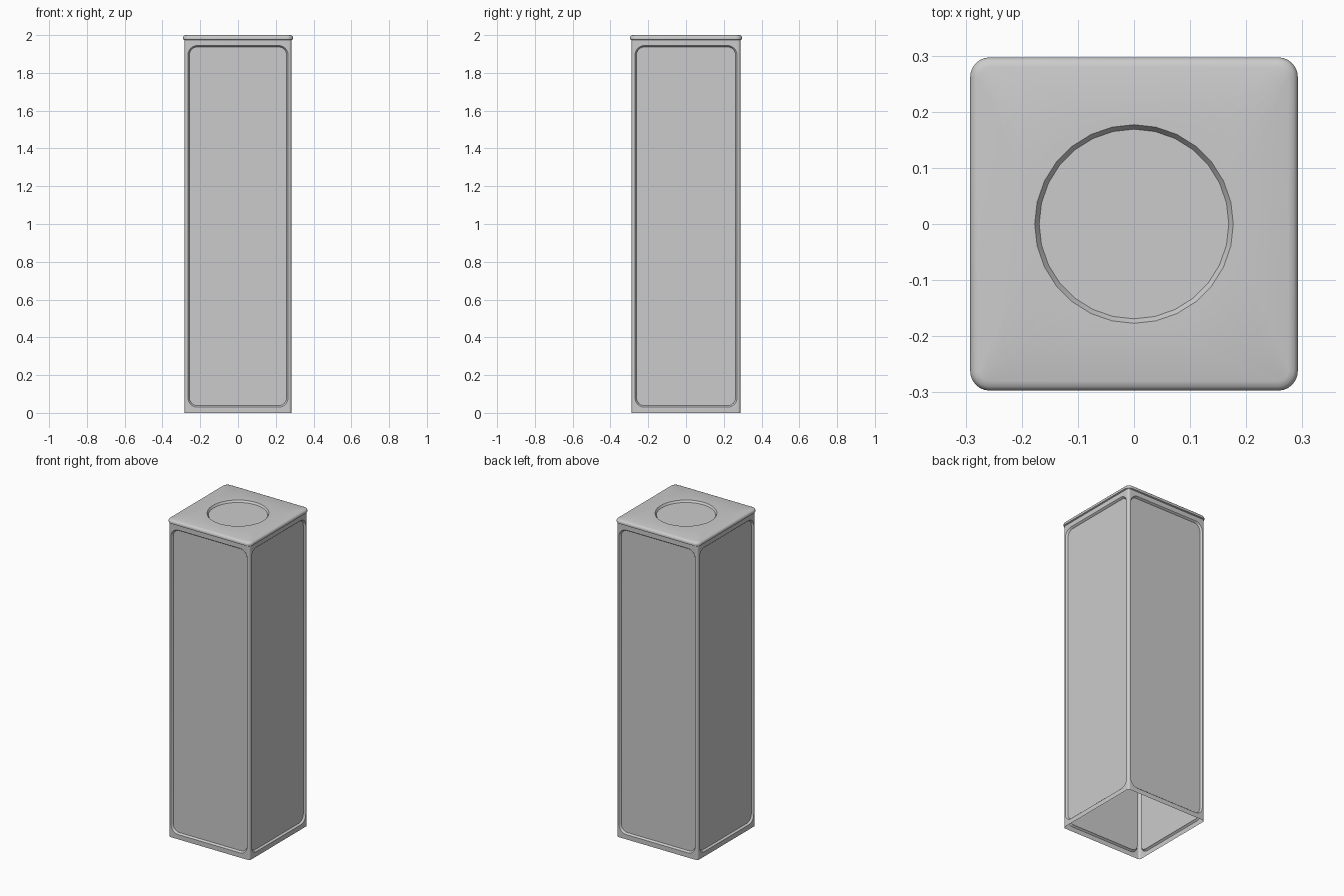
import bpy, bmesh, math
from mathutils import Matrix

if "Cube" in bpy.data.objects:
    bpy.data.objects.remove(bpy.data.objects["Cube"])

N = 7  # points per rounded corner
HX, HY = 0.283, 0.288
R = 0.014
Z_TOP = 1.97


def rounded(hx, hy, r):
    """Counter-clockwise rounded rectangle, N points per corner."""
    pts = []
    for k, (sx, sy) in enumerate([(1, 1), (-1, 1), (-1, -1), (1, -1)]):
        for i in range(N):
            a = math.pi / 2 * (k + i / (N - 1))
            pts.append((sx * (hx - r) + r * math.cos(a), sy * (hy - r) + r * math.sin(a)))
    return pts


def circle(r):
    n = 4 * N
    return [(r * math.cos(math.tau * i / n), r * math.sin(math.tau * i / n)) for i in range(n)]


def loft(bm, rings, mat=Matrix(), cap=True):
    """Skin a list of (points, height) rings and cap the last one."""
    loops = [[bm.verts.new(mat @ Matrix.Translation((x, y, h)).translation) for x, y in pts]
             for pts, h in rings]
    for a, b in zip(loops, loops[1:]):
        for i in range(len(a)):
            j = (i + 1) % len(a)
            bm.faces.new((a[i], a[j], b[j], b[i]))
    if cap:
        bm.faces.new(loops[-1])


def finish(bm, name):
    bmesh.ops.remove_doubles(bm, verts=bm.verts, dist=0.0002)
    bmesh.ops.dissolve_degenerate(bm, edges=bm.edges, dist=0.0001)
    bmesh.ops.recalc_face_normals(bm, faces=bm.faces)
    me = bpy.data.meshes.new(name)
    bm.to_mesh(me)
    bm.free()
    ob = bpy.data.objects.new(name, me)
    bpy.context.collection.objects.link(ob)
    bpy.ops.object.select_all(action='DESELECT')
    ob.select_set(True)
    bpy.context.view_layer.objects.active = ob
    bpy.ops.object.shade_smooth_by_angle(angle=math.radians(30))


# Open-bottomed body: four framed sides with pressed-in panels
bm = bmesh.new()
zc, pz = 0.5 * (0.03 + 1.945), 0.5 * (1.945 - 0.03)
for k in range(4):
    half, dist = (HX, HY) if k % 2 == 0 else (HY, HX)
    mat = (Matrix.Rotation(k * math.pi / 2, 4, 'Z') @ Matrix.Translation((0, -dist, 0))
           @ Matrix.Rotation(math.pi / 2, 4, 'X'))
    p = half - 0.018
    frame = [(x, y + Z_TOP / 2) for x, y in rounded(half - R, Z_TOP / 2, 0)]
    rim, step, floor = [[(x, y + zc) for x, y in rounded(p - d, pz - d, 0.05 - d)]
                        for d in (0, 0.003, 0.008)]
    loft(bm, [(frame, 0), (rim, 0), (step, -0.003), (floor, -0.012)], mat)
# Rounded upright corners
pts = rounded(HX, HY, R)
for k in range(4):
    col = [[bm.verts.new((x, y, z)) for x, y in pts[k * N:(k + 1) * N]] for z in (0, Z_TOP)]
    for i in range(N - 1):
        bm.faces.new((col[0][i], col[0][i + 1], col[1][i + 1], col[1][i]))
finish(bm, "body")

# Lid: overhanging rolled rim, flat top, round dished centre
bm = bmesh.new()
profile = [(0.0, 1.97), (0.0, 1.974), (0.008, 1.977), (0.009, 1.986), (0.007, 1.992),
           (0.002, 1.997), (-0.008, 2.0)]
rings = [(rounded(HX + d, HY + d, max(R + 0.012 + d, 0.014)) if i > 1 else rounded(HX, HY, R), z)
         for i, (d, z) in enumerate(profile)]
rings += [(circle(0.177), 2.0), (circle(0.169), 1.988)]
loft(bm, rings)
finish(bm, "lid")
